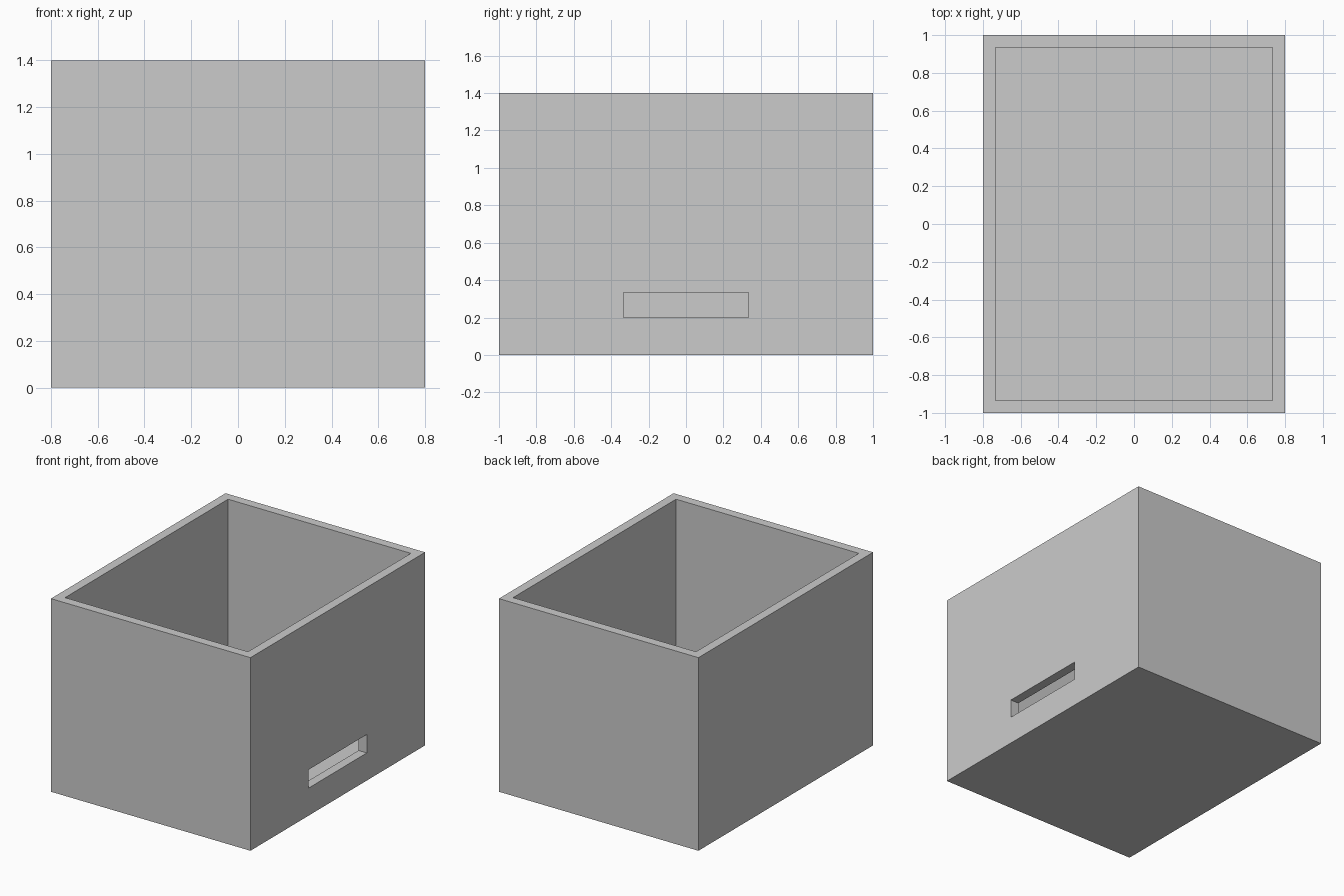
import bpy
import bmesh

if "Cube" in bpy.data.objects:
    bpy.data.objects.remove(bpy.data.objects["Cube"])

W, D, H = 1.6, 2.0, 1.4      # outer size
T = 1 / 15                   # wall and floor thickness

gray = bpy.data.materials.new("plain gray")
gray.diffuse_color = (0.6, 0.6, 0.6, 1)
gray.use_nodes = True
gray.node_tree.nodes["Principled BSDF"].inputs["Base Color"].default_value = gray.diffuse_color


def box(name, lo, hi):
    """Axis-aligned box between two corners."""
    bm = bmesh.new()
    bmesh.ops.create_cube(bm, size=1)
    for v in bm.verts:
        v.co = [lo[i] + (v.co[i] + 0.5) * (hi[i] - lo[i]) for i in range(3)]
    mesh = bpy.data.meshes.new(name)
    bm.to_mesh(mesh)
    bm.free()
    obj = bpy.data.objects.new(name, mesh)
    bpy.context.collection.objects.link(obj)
    mesh.materials.append(gray)
    return obj


# Open-topped bin body
body = box("bin_body", (-W / 2, -D / 2, 0), (W / 2, D / 2, H))

# Cutters: the hollow inside, and the slot through the right wall
cutters = [
    box("cavity_cutter", (-W / 2 + T, -D / 2 + T, T), (W / 2 - T, D / 2 - T, H + 0.2)),
    box("slot_cutter", (W / 2 - 2 * T, -5 * T, 3 * T), (W / 2 + T, 5 * T, 5 * T)),
]
for cutter in cutters:
    cut = body.modifiers.new(cutter.name, 'BOOLEAN')
    cut.operation = 'DIFFERENCE'
    cut.solver = 'EXACT'
    cut.object = cutter
    cutter.hide_render = True
    cutter.hide_set(True)
